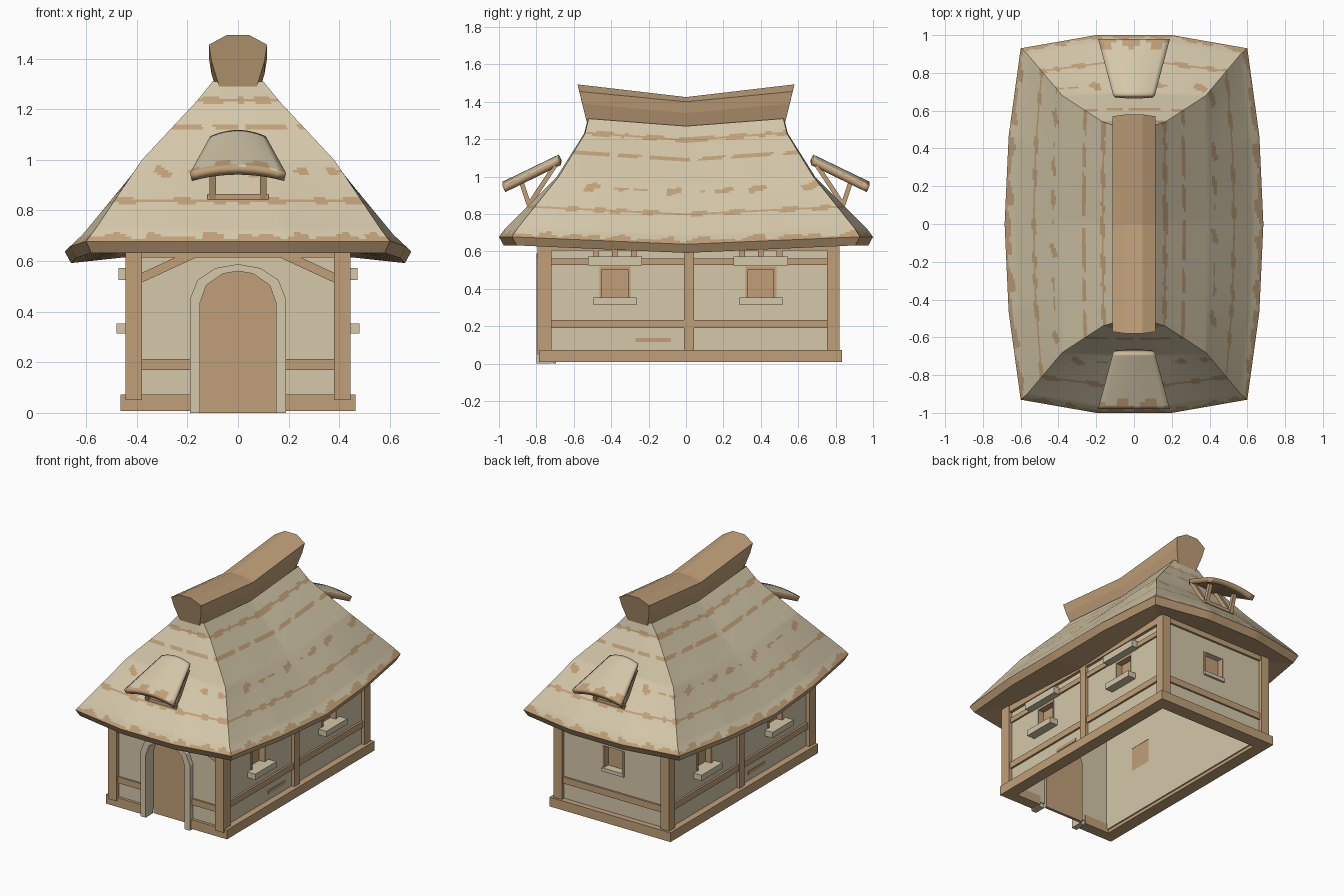
import bpy, bmesh, math
from mathutils import Vector

if "Cube" in bpy.data.objects:
    bpy.data.objects.remove(bpy.data.objects["Cube"])


def material(name, rgb):
    m = bpy.data.materials.new(name)
    m.diffuse_color = (*rgb, 1)
    m.use_nodes = True
    m.node_tree.nodes["Principled BSDF"].inputs["Base Color"].default_value = m.diffuse_color
    return m


CREAM = material("cream_thatch_and_plaster", (0.66, 0.575, 0.40))
TAN = material("tan_timber", (0.53, 0.35, 0.19))


def make(name, verts, faces, mats):
    me = bpy.data.meshes.new(name)
    me.from_pydata(verts, [], faces)
    bm = bmesh.new()
    bm.from_mesh(me)
    bmesh.ops.recalc_face_normals(bm, faces=bm.faces)
    bm.to_mesh(me)
    bm.free()
    for m in mats:
        me.materials.append(m)
    ob = bpy.data.objects.new(name, me)
    bpy.context.collection.objects.link(ob)
    return ob


CUBE = [(0, 1, 3, 2), (4, 6, 7, 5), (0, 4, 5, 1), (2, 3, 7, 6), (0, 2, 6, 4), (1, 5, 7, 3)]


def box(name, x, y, z, mat=TAN):
    return make(name, [(a, b, c) for a in x for b in y for c in z], CUBE, [mat])


def pair(name, x, y, z, mat=TAN):
    box(name + "_right", x, y, z, mat)
    box(name + "_left", (-x[1], -x[0]), y, z, mat)


def bar(name, p, q, w, mat=TAN):
    p, q = Vector(p), Vector(q)
    rot = (q - p).to_track_quat('X', 'Z').to_matrix()
    vs = [(p if a == 0 else q) + rot @ Vector((0, b * w / 2, c * w / 2))
          for a in (0, 1) for b in (-1, 1) for c in (-1, 1)]
    return make(name, vs, CUBE, [mat])


def prism(name, poly, y0, y1, mat):
    n = len(poly)
    vs = [(x, y, z) for y in (y0, y1) for x, z in poly]
    fs = [tuple(range(n)), tuple(range(n, 2 * n))]
    fs += [(i, (i + 1) % n, n + (i + 1) % n, n + i) for i in range(n)]
    return make(name, vs, fs, [mat])


def smooth(ob, deg):
    bpy.ops.object.select_all(action='DESELECT')
    bpy.context.view_layer.objects.active = ob
    ob.select_set(True)
    bpy.ops.object.shade_smooth_by_angle(angle=math.radians(deg))


# ---- Thatched roof: stacked rings, dense enough to colour straw bands by height
# level: z, mid-side x, mid-front y, corner x, corner y, front half-width
LEVELS = [(0.66, 0.40, 0.74, 0.40, 0.74, 0.2),
          (0.632, 0.66, 0.975, 0.58, 0.905, 0.2),
          (0.678, 0.685, 1.0, 0.60, 0.93, 0.2),
          (0.725, 0.63, 0.965, 0.565, 0.90, 0.19),
          (1.0, 0.39, 0.69, 0.38, 0.68, 0.13),
          (1.23, 0.17, 0.545, 0.165, 0.54, 0.08),
          (1.31, 0.10, 0.525, 0.10, 0.52, 0.05)]
SUB = 14


def ring(z, hx, hy, cx, cy, fx):
    m = (cx + 3 * hx) / 4
    half = [(fx, -hy), (cx, -cy), (m, -cy / 2), (hx, 0), (m, cy / 2), (cx, cy), (fx, hy)]
    pts = half + [(-x, -y) for x, y in half]
    out = []
    for i, a in enumerate(pts):
        b = pts[(i + 1) % len(pts)]
        for k in range(SUB):
            t = k / SUB
            x, y = a[0] + (b[0] - a[0]) * t, a[1] + (b[1] - a[1]) * t
            out.append((x, y, z - 0.04 * (1 - min(1, abs(y) / cy))))
    return out


def straw_is_tan(z, x, y):
    s = 1.3 * x + y
    n = 0.5 * math.sin(43 * s) + 0.5 * math.sin(27 * s + 1)
    return (z < 0.70 + 0.018 * n or abs(z - 0.838) < 0.009 + 0.006 * n
            or abs(z - 0.955) < 0.024 * n or abs(z - 1.13) < 0.008 + 0.007 * n
            or abs(z - 1.235) < 0.010 + 0.01 * n)


verts, faces, tan = [], [], []
rows, zs = 0, []
N = 14 * SUB
for i, a in enumerate(LEVELS[:-1]):
    b = LEVELS[i + 1]
    n = 1 if i < 2 else max(2, round((b[0] - a[0]) / 0.01))
    for k in range(n + (i == len(LEVELS) - 2)):
        lv = [p + (q - p) * k / n for p, q in zip(a, b)]
        verts += ring(*lv)
        zs.append((i, lv[0]))
for r in range(len(zs) - 1):
    for c in range(N):
        d = (c + 1) % N
        faces.append((r * N + c, r * N + d, (r + 1) * N + d, (r + 1) * N + c))
        v = verts[r * N + c]
        tan.append(zs[r][0] < 2 or straw_is_tan(zs[r][1] + 0.005, v[0], v[1]))
roof = make("thatched_roof", verts, faces, [CREAM, TAN])
for p, t in zip(roof.data.polygons, tan):
    p.material_index = int(t)
smooth(roof, 18)

# ---- Saddle-shaped ridge cap
verts, faces = [], []
for s in (-1, 0, 1):
    top, bev, mid, low = (1.493, 1.455, 1.39, 1.29) if s else (1.425, 1.40, 1.34, 1.24)
    sec = [(0.075, low, 0.53), (0.105, mid, 0.555), (0.115, bev, 0.57), (0.045, top, 0.58)]
    verts += [(x, s * y, z) for x, z, y in sec] + [(-x, s * y, z) for x, z, y in sec[::-1]]
for r in (0, 8):
    faces += [(r + i, r + (i + 1) % 8, r + 8 + (i + 1) % 8, r + 8 + i) for i in range(8)]
faces += [tuple(range(8)), tuple(range(16, 24))]
make("ridge_cap", verts, faces, [TAN])

# ---- Small thatched hoods on struts, front and back
for side, s in (("front", 1), ("back", -1)):
    U, V = 12, 16
    verts = []
    for j in range(V + 1):
        for i in range(U + 1):
            u, v = i / U * 2 - 1, j / V
            verts.append((u * (0.11 + 0.08 * v), s * (-0.68 - 0.30 * v),
                          1.118 - 0.145 * v - 0.025 * u * u))
    faces = [(j * (U + 1) + i, j * (U + 1) + i + 1, (j + 1) * (U + 1) + i + 1, (j + 1) * (U + 1) + i)
             for j in range(V) for i in range(U)]
    hood = make(side + "_hood", verts, faces, [CREAM, TAN])
    if hood.data.polygons[0].normal.z < 0:
        hood.data.flip_normals()
    for p in hood.data.polygons:
        p.material_index = int(abs(p.center.y) > 0.945 + 0.03 * math.sin(p.center.x * 45 + s))
    smooth(hood, 30)
    sol = hood.modifiers.new("thickness", 'SOLIDIFY')
    sol.thickness, sol.offset = 0.035, -1
    sol.material_offset = sol.material_offset_rim = 1
    for x in (-0.1, 0.1):
        bar(side + "_hood_strut", (x, -s * 0.88, 0.97), (x, -s * 0.84, 0.85), 0.025)
        bar(side + "_hood_rafter", (x, -s * 0.835, 0.855), (x, -s * 0.70, 1.06), 0.025)
    bar(side + "_hood_rail", (-0.12, -s * 0.84, 0.855), (0.12, -s * 0.84, 0.855), 0.022)

# ---- Plaster walls, hollow, with window and door openings cut out
ARCH = [(0.0, 0.56), (0.06, 0.55), (0.125, 0.505), (0.15, 0.435), (0.15, 0.0)]
ARCH_OUT = [(0.0, 0.588), (0.09, 0.572), (0.16, 0.525), (0.19, 0.45), (0.19, 0.0)]
walls = box("plaster_walls", (-0.42, 0.42), (-0.765, 0.795), (0.03, 0.70), CREAM)
cutters = [box("cutter_room", (-0.37, 0.37), (-0.715, 0.745), (-0.1, 0.8))]
WZ = (0.352, 0.518)
WINDOWS = (-0.38, 0.40)
for y in WINDOWS:
    cutters.append(box("cutter_side_window", (-0.6, 0.6), (y - 0.083, y + 0.083), WZ))
cutters.append(box("cutter_back_window", (-0.083, 0.083), (0.6, 0.9), WZ))
poly = [(-x, z) for x, z in ARCH[:0:-1]] + ARCH
cutters.append(prism("cutter_door", [(x, z - 0.1 * (z == 0)) for x, z in poly], -0.9, -0.6, TAN))
for c in cutters:
    c.hide_render = True
    c.hide_viewport = True
    m = walls.modifiers.new(c.name, 'BOOLEAN')
    m.operation, m.object, m.solver = 'DIFFERENCE', c, 'EXACT'

# ---- Windows: timber lining, recessed pane, sill and lintel
for y in WINDOWS:
    a, b = y - 0.083, y + 0.083
    pair("window_pane", (0.372, 0.38), (a, b), WZ)
    for lo, hi in ((a, a + 0.014), (b - 0.014, b)):
        pair("window_jamb", (0.375, 0.424), (lo, hi), WZ)
    pair("window_head", (0.375, 0.424), (a, b), (0.504, 0.518))
    pair("window_sill", (0.40, 0.48), (y - 0.115, y + 0.115), (0.314, 0.354), CREAM)
    pair("window_lintel", (0.40, 0.472), (y - 0.145, y + 0.145), (0.525, 0.572), CREAM)
    for k in (-0.1, 0.0, 0.1):
        pair("eave_stud", (0.40, 0.435), (y + k - 0.015, y + k + 0.015), (0.56, 0.66))
box("back_window_pane", (-0.083, 0.083), (0.747, 0.755), WZ)
pair("back_window_jamb", (0.069, 0.083), (0.75, 0.80), WZ)
box("back_window_sill", (-0.083, 0.083), (0.75, 0.81), (0.345, 0.37), CREAM)

# ---- Door panel and arched surround
prism("door_panel", poly, -0.715, -0.695, TAN)
inner = poly
outer = [(-x, z) for x, z in ARCH_OUT[:0:-1]] + ARCH_OUT
prism("door_surround", outer + inner[::-1], -0.80, -0.72, CREAM)

# ---- Timber frame
pair("base_sill", (0.38, 0.465), (-0.78, 0.835), (0.008, 0.072))
pair("front_base_sill", (0.19, 0.465), (-0.785, -0.71), (0.008, 0.072))
box("back_base_sill", (-0.465, 0.465), (0.74, 0.835), (0.008, 0.072))
for name, y, out in (("front_post", (-0.785, -0.72), -0.008), ("back_post", (0.755, 0.805), 0.015)):
    pair(name, (0.38, 0.445), (y[0] + min(out, 0), y[1] + max(out, 0)), (0.05, 0.66))
pair("middle_post", (0.39, 0.442), (-0.012, 0.042), (0.05, 0.66))
pair("side_rail", (0.39, 0.434), (-0.73, 0.76), (0.19, 0.234))
pair("side_top_beam", (0.39, 0.432), (-0.73, 0.76), (0.528, 0.562))
pair("side_plate_beam", (0.38, 0.44), (-0.78, 0.80), (0.605, 0.66))
pair("front_rail", (0.18, 0.39), (-0.776, -0.74), (0.17, 0.213))
box("back_rail", (-0.40, 0.40), (0.76, 0.808), (0.18, 0.225))
box("front_plate_beam", (-0.42, 0.42), (-0.785, -0.73), (0.615, 0.66))
box("back_plate_beam", (-0.42, 0.42), (0.75, 0.81), (0.615, 0.66))
for s in (-1, 1):
    bar("front_brace", (s * 0.40, -0.765, 0.525), (s * 0.14, -0.765, 0.645), 0.035)
# weathered timber patch showing through the side plaster
pair("plaster_patch", (0.419, 0.423), (-0.27, -0.08), (0.115, 0.138))
